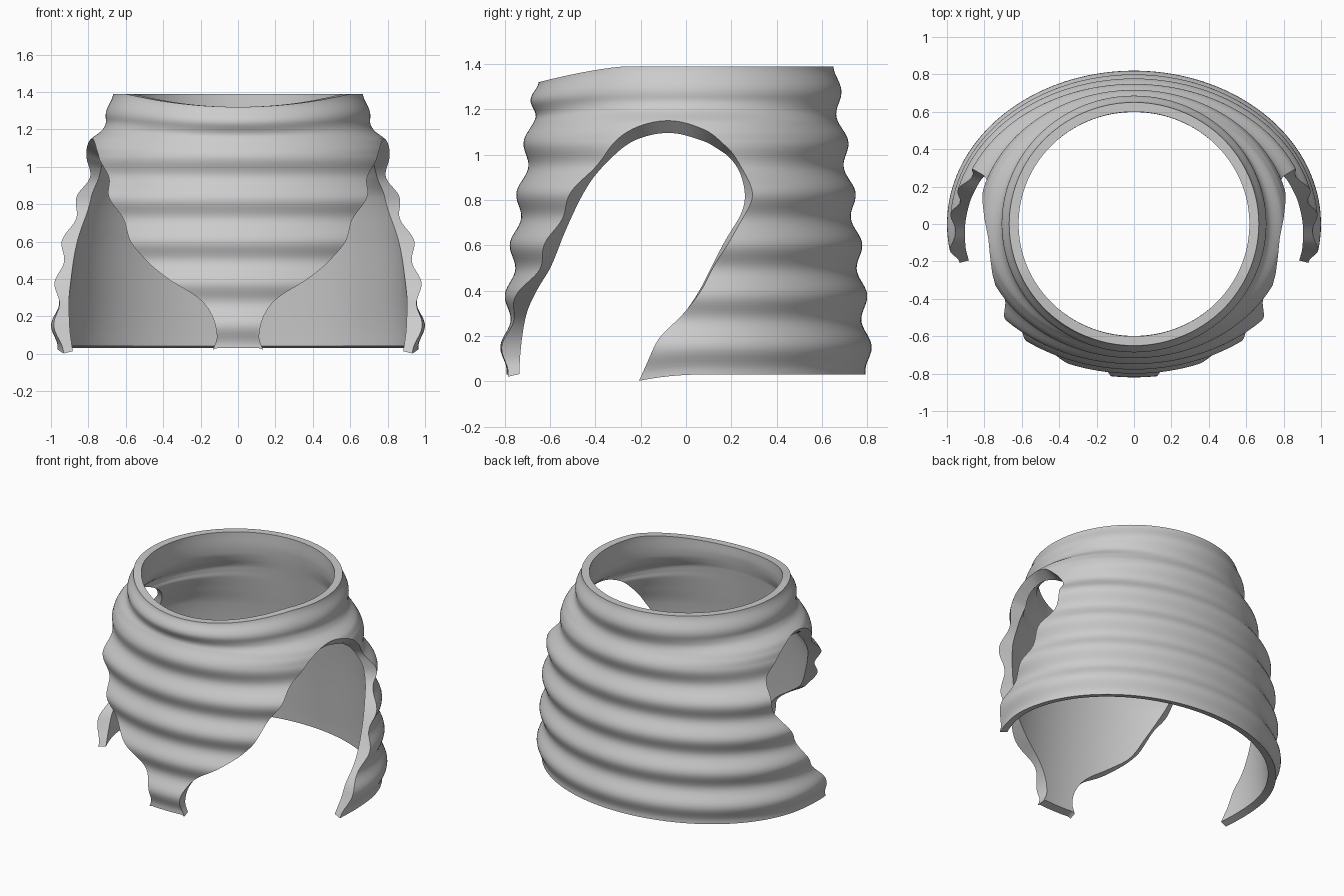
import bpy, math

if "Cube" in bpy.data.objects:
    bpy.data.objects.remove(bpy.data.objects["Cube"])

HOLE_TOP, BASE, TOP = 1.15, 0.03, 1.39


def curve(points):
    """Smooth interpolation through (position, value) pairs."""
    pts = sorted(points)
    n = len(pts)
    slope = []
    for i in range(n):
        a, b = pts[max(i - 1, 0)], pts[min(i + 1, n - 1)]
        slope.append((b[1] - a[1]) / (b[0] - a[0]))

    def f(x):
        x = min(max(x, pts[0][0]), pts[-1][0])
        i = 0
        while i < n - 2 and x > pts[i + 1][0]:
            i += 1
        (x0, y0), (x1, y1) = pts[i], pts[i + 1]
        h = x1 - x0
        s = (x - x0) / h
        return ((2*s**3 - 3*s*s + 1) * y0 + (s**3 - 2*s*s + s) * h * slope[i]
                + (3*s*s - 2*s**3) * y1 + (s**3 - s*s) * h * slope[i + 1])
    return f


def by_depth(points):
    """Hole edges are parameterised by sqrt of depth below the hole's top, so the arch stays round."""
    return curve([(math.sqrt(HOLE_TOP - z), v) for z, v in points])


# half width and half depth of the shell over height, without ribs
half_x = curve([(0, .983), (.15, .982), (.38, .965), (.62, .95), (.84, .92), (.95, .86),
                (1.06, .81), (1.11, .81), (1.15, .80), (1.2, .735), (1.25, .695), (1.39, .685)])
half_y = curve([(0, .812), (.15, .802), (.62, .758), (1.06, .698), (1.28, .668), (1.39, .668)])

# front edge of the side opening (as an angle), back edge (as y)
front_edge = by_depth([(1.15, math.acos(.08 / half_y(HOLE_TOP))), (1.13, 1.28), (1.1, 1.19),
                       (1.0, 1.04), (.87, .86), (.65, .67), (.5, .55), (.4, .39), (.3, .225),
                       (.2, .14), (.1, .115), (.03, .14)])
back_edge = by_depth([(1.15, -.08), (1.13, .03), (1.1, .1), (1.05, .16), (1.0, .21), (.9, .27),
                      (.82, .29), (.75, .27), (.65, .21), (.5, .12), (.4, .065), (.3, -.01),
                      (.2, -.11), (.1, -.17), (.03, -.21)])


def shell_point(phi, z, inner, dip=0.0):
    rib = 0.018 * math.cos(2 * math.pi * (z - .155) / .2255)
    off = -0.068 if inner else rib
    x = (half_x(z) + off) * math.sin(phi)
    y = -(half_y(z) + off) * math.cos(phi)
    # neckline drops at the front
    t = max(0, (math.cos(phi) - .4) / .6)
    drop = .07 * t ** 1.4 * max(0, (z - 1.15) / (TOP - 1.15))
    if inner:  # thickness is nearly vertical at the shoulder flare
        drop += .055 * math.exp(-((z - HOLE_TOP) / .12) ** 2) * math.sin(phi) ** 2
        drop -= .012 * max(0, 1 - (z - BASE) / .1)
    return (x, y, z - drop - dip)


outer, inner, faces, index = [], [], [], {}


def vert(phi, z, dip=0.0):
    p = shell_point(phi, z, False, dip)
    key = tuple(round(c, 5) for c in p)
    if key not in index:
        index[key] = len(outer)
        outer.append(p)
        inner.append(shell_point(phi, z, True, dip))
    return index[key]


def panel(rows, start, end, cols, corner_dip=0.0):
    grid = []
    for z in rows:
        a, b = start(z), end(z)
        row = []
        for c in range(cols + 1):
            u = c / cols
            edge = max(0, abs(2 * u - 1) - .8) / .2
            low = max(0, 1 - (z - BASE) / .15)
            row.append(vert(a + (b - a) * u, z, corner_dip * edge ** 2 * low))
        grid.append(row)
    for lo, hi in zip(grid[1:], grid):
        for c in range(cols):
            faces.append((lo[c], lo[c + 1], hi[c + 1], hi[c]))


def front_angle(z):
    return front_edge(math.sqrt(max(0, HOLE_TOP - z)))


def back_angle(z):
    if z >= HOLE_TOP:
        return front_angle(z)
    y = back_edge(math.sqrt(HOLE_TOP - z))
    rib = 0.018 * math.cos(2 * math.pi * (z - .155) / .2255)
    return math.acos(-y / (half_y(z) + rib * 0.5))


# rows from the neck down to the hem, packed closely around the arch
N, M = 110, 26
deep = math.sqrt(HOLE_TOP - BASE)
rows = [TOP + (HOLE_TOP - TOP) * i / M for i in range(M)] + [HOLE_TOP]
rows += [HOLE_TOP - (deep * i / N) ** 2 for i in range(1, N + 1)]

panel(rows, lambda z: -front_angle(z), front_angle, 64, .01)
panel(rows, back_angle, lambda z: 2 * math.pi - back_angle(z), 84, .028)

# close the shell: inner skin and rim walls along every open edge
n = len(outer)
edges = {}
for f in faces:
    for a, b in zip(f, f[1:] + f[:1]):
        edges[(a, b)] = True
walls = [(b, a, a + n, b + n) for a, b in edges if (b, a) not in edges]
skin = [tuple(i + n for i in reversed(f)) for f in faces]

mesh = bpy.data.meshes.new("ribbed_shell")
mesh.from_pydata(outer + inner, [], faces + skin + walls)
mesh.validate()
mesh.update()
shell = bpy.data.objects.new("ribbed_shell", mesh)
bpy.context.collection.objects.link(shell)
bpy.context.view_layer.objects.active = shell
shell.select_set(True)
bpy.ops.object.shade_smooth_by_angle(angle=math.radians(40))
